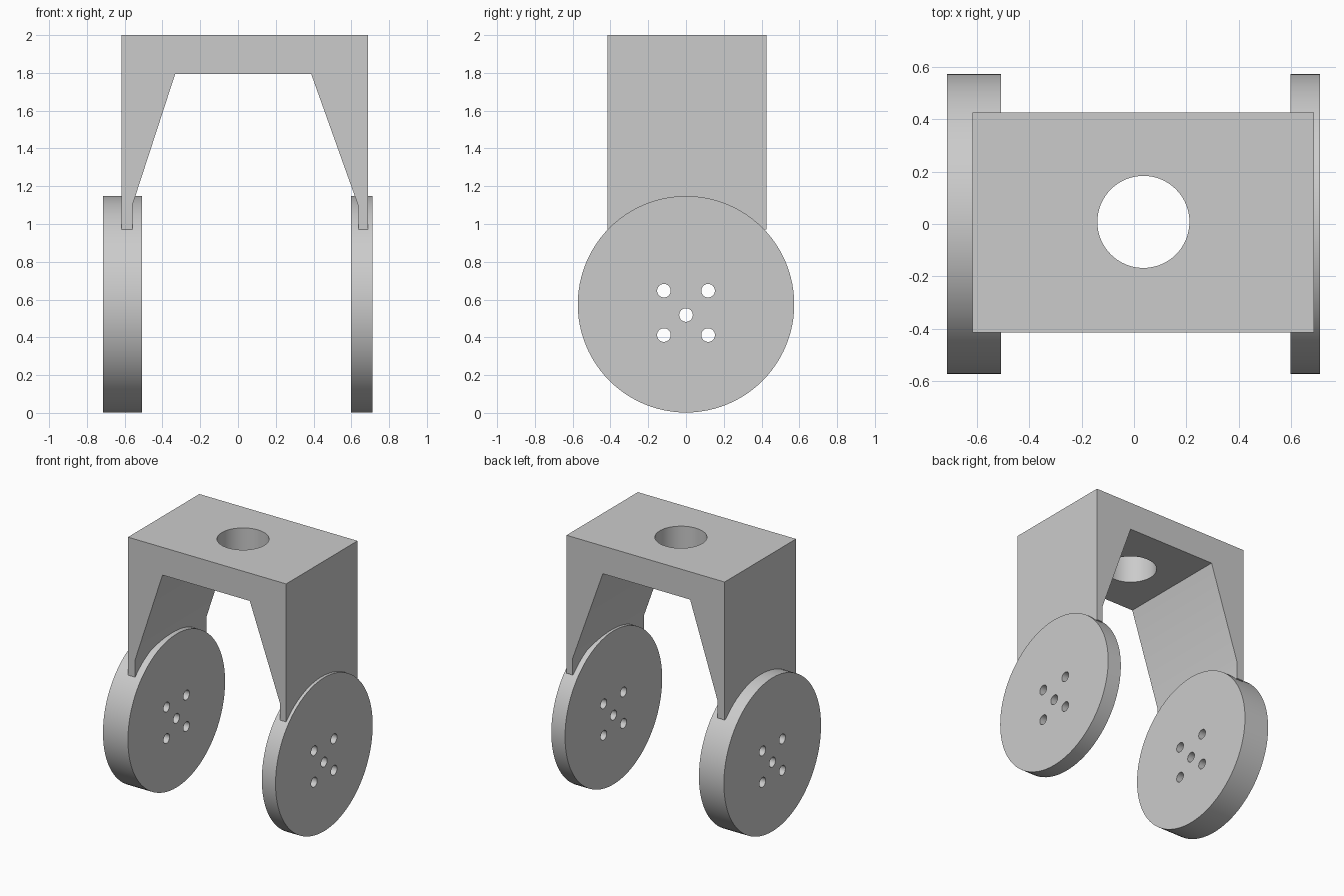
import bpy
import bmesh
from math import pi, radians
from mathutils import Matrix, Vector

default_cube = bpy.data.objects.get("Cube")
if default_cube:
    bpy.data.objects.remove(default_cube, do_unlink=True)

# One plain grey for every part
GREY = (0.6, 0.6, 0.6, 1)
grey = bpy.data.materials.new("plain grey")
grey.use_nodes = True
grey.diffuse_color = GREY
grey.node_tree.nodes["Principled BSDF"].inputs["Base Color"].default_value = GREY


def make_object(name, bm):
    bmesh.ops.recalc_face_normals(bm, faces=bm.faces)
    mesh = bpy.data.meshes.new(name)
    bm.to_mesh(mesh)
    bm.free()
    mesh.materials.append(grey)
    obj = bpy.data.objects.new(name, mesh)
    bpy.context.collection.objects.link(obj)
    return obj


def add_cylinder(bm, centre, radius, depth, axis, sides):
    turn = Matrix.Rotation(pi / 2, 4, 'Y') if axis == 'X' else Matrix()
    bmesh.ops.create_cone(bm, cap_ends=True, segments=sides, radius1=radius,
                          radius2=radius, depth=depth,
                          matrix=Matrix.Translation(centre) @ turn)


def cut(obj, cutter_bm):
    """Drill the cutter out of the object, then shade the round walls smooth."""
    cutter = make_object(obj.name + "_cutter", cutter_bm)
    cutter.hide_render = True
    drill = obj.modifiers.new("drill", 'BOOLEAN')
    drill.operation = 'DIFFERENCE'
    drill.solver = 'EXACT'
    drill.object = cutter
    bpy.ops.object.select_all(action='DESELECT')
    bpy.context.view_layer.objects.active = obj
    obj.select_set(True)
    bpy.ops.object.modifier_apply(modifier=drill.name)
    bpy.data.objects.remove(cutter, do_unlink=True)
    bpy.ops.object.shade_smooth_by_angle(angle=radians(30))


# Fork: arch profile extruded front to back, with a stem hole in the top
FRONT, BACK = -0.415, 0.427
profile = [(-0.618, 0.97), (-0.559, 0.97), (-0.559, 1.10), (-0.333, 1.793),
           (0.388, 1.793), (0.639, 1.09), (0.639, 0.97), (0.688, 0.97),
           (0.688, 2), (-0.618, 2)]
bm = bmesh.new()
face = bm.faces.new([bm.verts.new((x, FRONT, z)) for x, z in profile])
extruded = bmesh.ops.extrude_face_region(bm, geom=[face])["geom"]
bmesh.ops.translate(bm, vec=Vector((0, BACK - FRONT, 0)),
                    verts=[v for v in extruded if isinstance(v, bmesh.types.BMVert)])
fork = make_object("fork", bm)
bm = bmesh.new()
add_cylinder(bm, (0.036, 0.008, 1.9), 0.176, 0.6, 'Z', 64)
cut(fork, bm)

# Wheels: a thick and a thin disc, each with four bolt holes and an axle hole
WHEEL_Z, WHEEL_RADIUS = 0.575, 0.573
holes = [(y, z) for y in (-0.117, 0.117) for z in (0.412, 0.647)] + [(0, 0.518)]
for name, inner, outer in (("right_wheel", -0.508, -0.714),
                           ("left_wheel", 0.598, 0.711)):
    middle = (inner + outer) / 2
    bm = bmesh.new()
    add_cylinder(bm, (middle, 0, WHEEL_Z), WHEEL_RADIUS, abs(outer - inner), 'X', 96)
    wheel = make_object(name, bm)
    bm = bmesh.new()
    for y, z in holes:
        add_cylinder(bm, (middle, y, z), 0.036, 0.5, 'X', 32)
    cut(wheel, bm)
